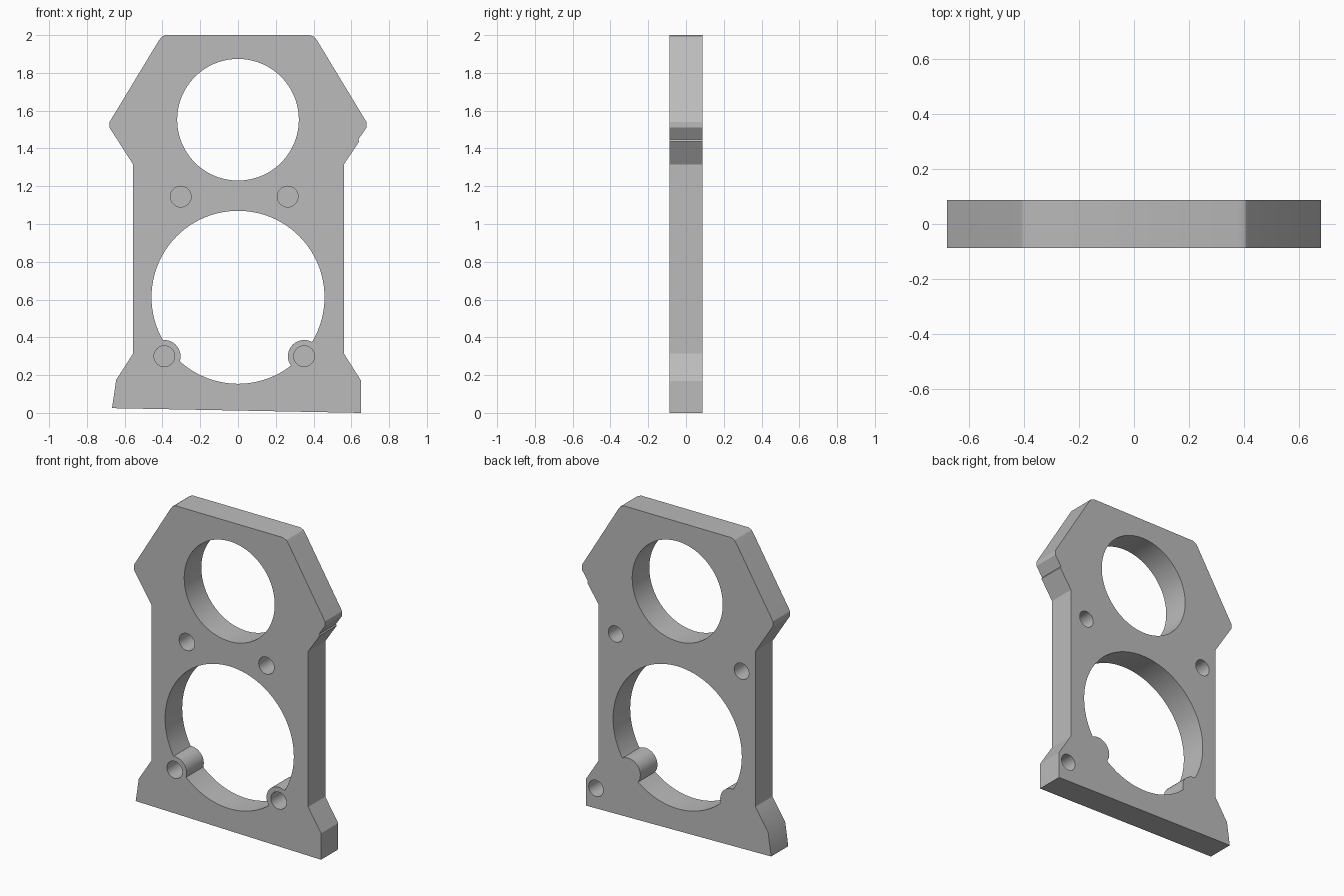
import bpy, bmesh, math
from mathutils import Matrix

cube = bpy.data.objects.get("Cube")
if cube:
    bpy.data.objects.remove(cube, do_unlink=True)

HALF = 0.087  # half the plate thickness

grey = bpy.data.materials.new("metal grey")
grey.use_nodes = True
colour = (0.5, 0.5, 0.5, 1)
grey.diffuse_color = colour
grey.node_tree.nodes["Principled BSDF"].inputs["Base Color"].default_value = colour


def finish(name, bm):
    bmesh.ops.recalc_face_normals(bm, faces=bm.faces)
    mesh = bpy.data.meshes.new(name)
    bm.to_mesh(mesh)
    bm.free()
    obj = bpy.data.objects.new(name, mesh)
    mesh.materials.append(grey)
    bpy.context.collection.objects.link(obj)
    return obj


def cylinder(name, x, z, radius, y0, y1, sides=32):
    """Cylinder lying along y, used as a cutter."""
    bm = bmesh.new()
    bmesh.ops.create_cone(
        bm, cap_ends=True, segments=sides, radius1=radius, radius2=radius, depth=y1 - y0,
        matrix=Matrix.Translation((x, (y0 + y1) / 2, z)) @ Matrix.Rotation(math.pi / 2, 4, "X"))
    obj = finish(name, bm)
    obj.hide_render = True
    obj.hide_viewport = False
    return obj


def cut(target, cutter):
    mod = target.modifiers.new("cut", "BOOLEAN")
    mod.operation, mod.solver, mod.object = "DIFFERENCE", "EXACT", cutter
    bpy.context.view_layer.objects.active = target
    bpy.ops.object.modifier_apply(modifier=mod.name)
    bpy.data.objects.remove(cutter, do_unlink=True)


# Plate outline, extruded through the thickness
outline = [
    (-0.385, 2), (-0.405, 1.99), (-0.42, 1.97), (-0.68, 1.54), (-0.68, 1.51),
    (-0.555, 1.315), (-0.555, 0.315), (-0.645, 0.175), (-0.667, 0.025),
    (0.652, 0), (0.652, 0.17), (0.56, 0.315), (0.56, 1.315),
    (0.642, 1.437), (0.637, 1.447), (0.68, 1.51), (0.68, 1.54),
    (0.42, 1.97), (0.405, 1.99), (0.38, 2)]
bm = bmesh.new()
face = bm.faces.new([bm.verts.new((x, -HALF, z)) for x, z in outline])
ext = bmesh.ops.extrude_face_region(bm, geom=[face])
bmesh.ops.translate(bm, vec=(0, 2 * HALF, 0),
                    verts=[v for v in ext["geom"] if isinstance(v, bmesh.types.BMVert)])
plate = finish("mounting_plate", bm)

# Two large bores; the lower one leaves screw bosses standing
boss_spots = [(-0.39, 0.30), (0.35, 0.30)]
cut(plate, cylinder("upper_bore", 0, 1.552, 0.322, -0.2, 0.2, 96))
lower = cylinder("lower_bore", 0, 0.612, 0.458, -0.2, 0.2, 96)
for x, z in boss_spots:
    cut(lower, cylinder("boss", x, z, 0.086, -0.3, 0.3))
cut(plate, lower)

# Blind screw holes in the front, then in the back
DEPTH = 0.13
for x, z in boss_spots + [(-0.303, 1.145), (0.263, 1.145)]:
    cut(plate, cylinder("front_hole", x, z, 0.055, -0.2, DEPTH - HALF))
for x, z in [(0.44, 1.16), (-0.456, 1.16), (0.58, 0.13)]:
    cut(plate, cylinder("back_hole", x, z, 0.052, HALF - DEPTH, 0.2))

bpy.ops.object.select_all(action="DESELECT")
plate.select_set(True)
bpy.context.view_layer.objects.active = plate
bpy.ops.object.shade_smooth_by_angle(angle=math.radians(25))
